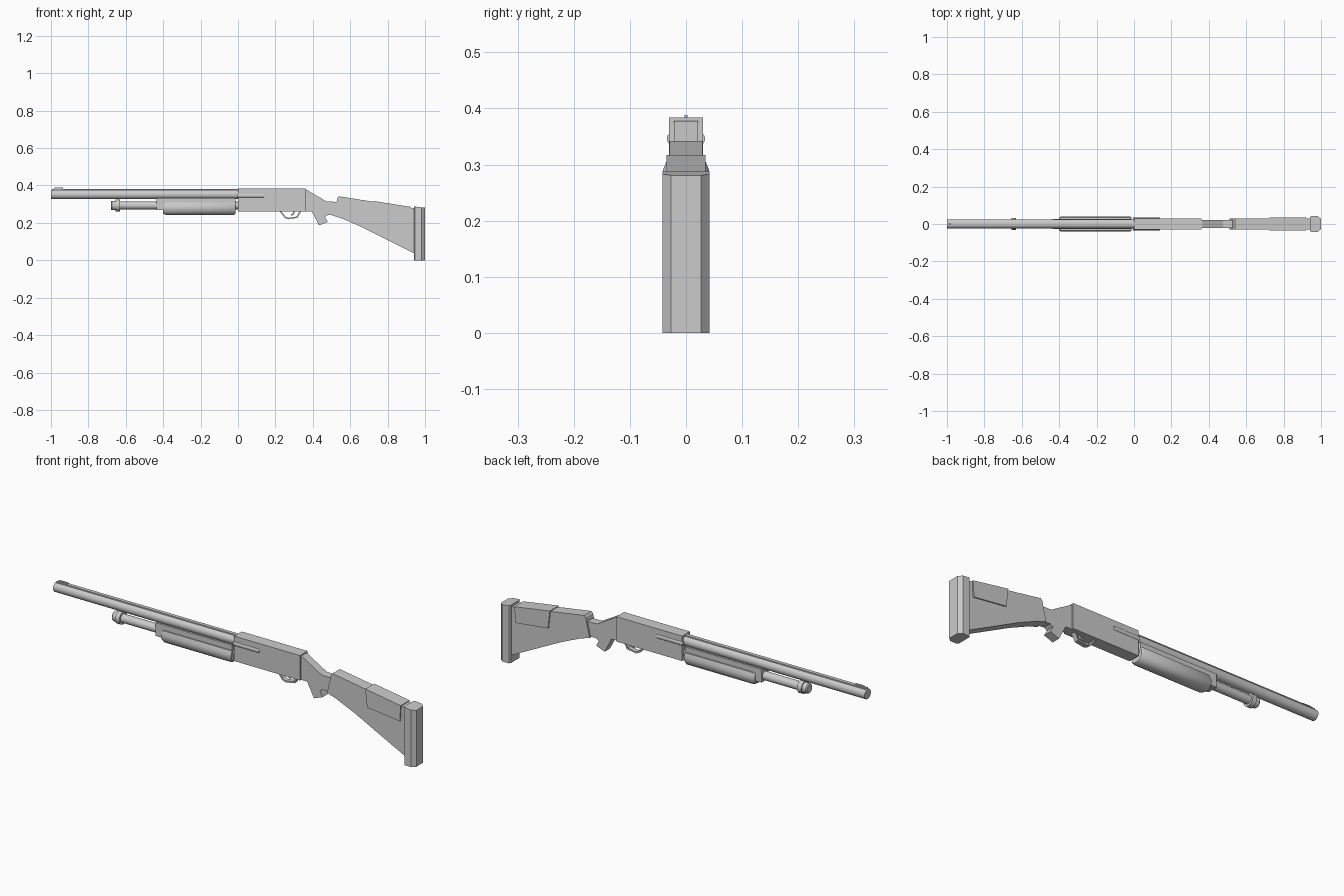
import bpy
import bmesh
import math
from mathutils import Vector

cube = bpy.data.objects.get("Cube")
if cube:
    bpy.data.objects.remove(cube, do_unlink=True)


def loft(name, rings, smooth=False):
    """Closed solid skinned through rings of equal point count."""
    bm = bmesh.new()
    loops = [[bm.verts.new(p) for p in ring] for ring in rings]
    n = len(loops[0])
    for a, b in zip(loops, loops[1:]):
        for i in range(n):
            j = (i + 1) % n
            bm.faces.new((a[i], a[j], b[j], b[i]))
    bm.faces.new(loops[0])
    bm.faces.new(loops[-1])
    bmesh.ops.recalc_face_normals(bm, faces=bm.faces[:])
    mesh = bpy.data.meshes.new(name)
    bm.to_mesh(mesh)
    bm.free()
    obj = bpy.data.objects.new(name, mesh)
    bpy.context.collection.objects.link(obj)
    if smooth:
        bpy.ops.object.select_all(action='DESELECT')
        obj.select_set(True)
        bpy.context.view_layer.objects.active = obj
        bpy.ops.object.shade_smooth_by_angle(angle=math.radians(35))
    return obj


def side_slab(name, profile, half):
    """Side profile in x, z extruded across y."""
    return loft(name, [[(x, y, z) for x, z in profile] for y in (-half, half)])


def box(name, x0, x1, z0, z1, half):
    return side_slab(name, [(x0, z0), (x1, z0), (x1, z1), (x0, z1)], half)


def turned(name, stations, z, y=0, sides=24):
    """Round part along x from (x, radius) stations."""
    angles = [2 * math.pi * i / sides for i in range(sides)]
    return loft(name, [[(x, y + r * math.cos(a), z + r * math.sin(a)) for a in angles]
                       for x, r in stations], smooth=True)


def strip(name, path, thick, half):
    """Flat band following a path in x, z."""
    pts = [Vector(p) for p in path]
    inner = []
    for i, p in enumerate(pts):
        d = (pts[min(i + 1, len(pts) - 1)] - pts[max(i - 1, 0)]).normalized()
        inner.append(p + Vector((-d.y, d.x)) * thick)
    return side_slab(name, [tuple(p) for p in pts + inner[::-1]], half)


# Barrel, rib and sight
turned("barrel", [(-1, 0.025), (0.02, 0.025)], 0.352)
box("barrel_rib", -0.995, 0.01, 0.365, 0.381, 0.009)
side_slab("front_sight", [(-0.99, 0.378), (-0.935, 0.378), (-0.935, 0.388), (-0.98, 0.388)], 0.003)

# Magazine tube with stepped end cap
turned("magazine_tube", [(-0.65, 0.021), (0.01, 0.021)], 0.293)
turned("magazine_cap", [(-0.68, 0.021), (-0.675, 0.025), (-0.655, 0.025), (-0.655, 0.031),
                        (-0.632, 0.031), (-0.632, 0.022)], 0.293)

# Sliding fore-end: upper block and rounded grip with chamfered ends
box("fore_end_block", -0.435, -0.013, 0.268, 0.334, 0.027)
right_half = [(0.034, 0.308), (0.041, 0.29), (0.041, 0.275), (0.036, 0.26),
              (0.026, 0.248), (0.012, 0.243)]
section = right_half + [(-y, z) for y, z in reversed(right_half)]
loft("fore_end_grip",
     [[(x, y * s, 0.28 + (z - 0.28) * s) for y, z in section]
      for x, s in ((-0.402, 0.8), (-0.388, 1), (-0.022, 1), (-0.013, 0.85))], smooth=True)

# Receiver with side rods
box("receiver", 0, 0.362, 0.26, 0.384, 0.03)
for label, side in (("left", 1), ("right", -1)):
    turned(label + "_receiver_rod", [(-0.005, 0.013), (0.14, 0.013)], 0.346, side * 0.021, 16)

# Trigger group
strip("trigger_guard", [(0.222, 0.262), (0.25, 0.226), (0.268, 0.219), (0.318, 0.227),
                        (0.338, 0.262)], 0.008, 0.011)
strip("trigger", [(0.285, 0.238), (0.298, 0.244), (0.306, 0.265)], 0.008, 0.005)

# Neck and short hand grip
side_slab("grip_neck", [(0.35, 0.26), (0.395, 0.26), (0.433, 0.187), (0.48, 0.205),
                        (0.465, 0.232), (0.482, 0.243), (0.545, 0.236), (0.545, 0.312),
                        (0.475, 0.314), (0.365, 0.378), (0.35, 0.378)], 0.021)

# Stock with raised cheek piece
side_slab("stock", [(0.51, 0.238), (0.56, 0.222), (0.665, 0.176), (0.945, 0.035),
                    (0.945, 0.278), (0.54, 0.342), (0.532, 0.333)], 0.029)
side_slab("cheek_piece", [(0.735, 0.228), (0.915, 0.207), (0.92, 0.286), (0.725, 0.317)], 0.035)

# Butt pad with chamfered front and back edges
plan = [(0.94, 0.034), (0.946, 0.042), (0.982, 0.042), (1, 0.027)]
outline = plan + [(x, -y) for x, y in reversed(plan)]
loft("butt_pad", [[(x, y, 0) for x, y in outline],
                  [(x, y, 0.288 - (x - 0.94) * 0.12) for x, y in outline]])
